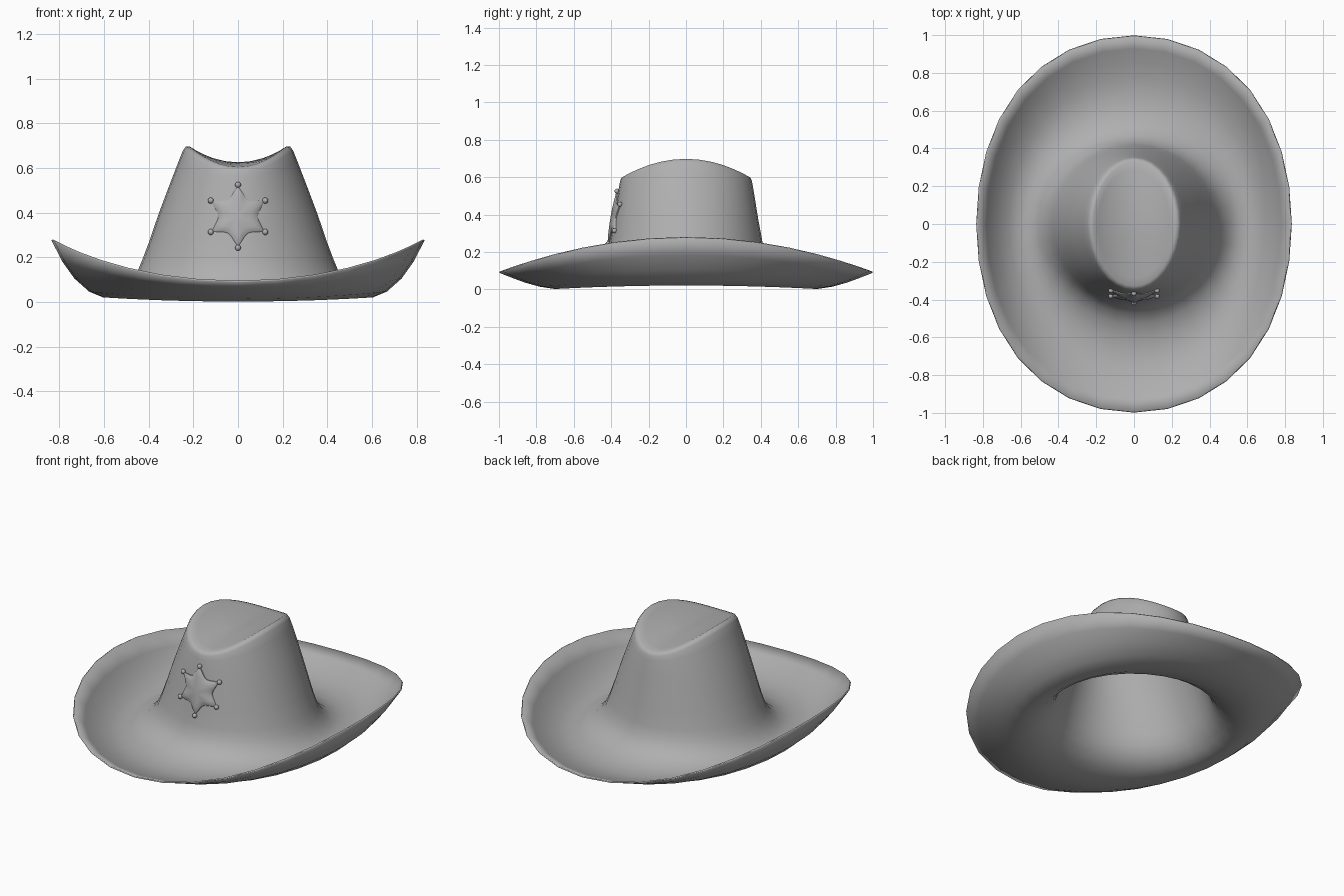
import bpy, bmesh, math
from mathutils import Vector
from mathutils.bvhtree import BVHTree

if "Cube" in bpy.data.objects:
    bpy.data.objects.remove(bpy.data.objects["Cube"])

SEG = 32
felt = bpy.data.materials.new("dark_grey")
felt.diffuse_color = (.43, .43, .43, 1)
felt.use_nodes = True
felt.node_tree.nodes["Principled BSDF"].inputs["Base Color"].default_value = felt.diffuse_color


def finish(name, bm, angle=40):
    bmesh.ops.recalc_face_normals(bm, faces=bm.faces)
    me = bpy.data.meshes.new(name)
    bm.to_mesh(me)
    bm.free()
    me.materials.append(felt)
    ob = bpy.data.objects.new(name, me)
    bpy.context.collection.objects.link(ob)
    bpy.ops.object.select_all(action='DESELECT')
    ob.select_set(True)
    bpy.context.view_layer.objects.active = ob
    bpy.ops.object.shade_smooth_by_angle(angle=math.radians(angle))
    return ob


def skin(bm, rings):
    for a, b in zip(rings, rings[1:]):
        n = len(a)
        for i in range(n):
            bm.faces.new((a[i], a[(i + 1) % n], b[(i + 1) % n], b[i]))


def fan(bm, ring, co):
    c = bm.verts.new(co)
    for i in range(len(ring)):
        bm.faces.new((ring[i], ring[(i + 1) % len(ring)], c))


# Hat profile, brim edge to crown rim: side (x, z), front/back (y, z)
profile = [
    (.832, .278, .997, .092), (.785, .185, .93, .066), (.73, .108, .86, .040),
    (.665, .050, .78, .018), (.605, .025, .70, .006), (.55, .030, .61, .012),
    (.51, .054, .53, .035), (.475, .090, .47, .075), (.448, .133, .432, .13),
    (.426, .185, .415, .19), (.392, .275, .400, .28), (.355, .385, .383, .37),
    (.312, .500, .367, .47), (.262, .630, .352, .56), (.243, .678, .347, .583),
    (.231, .694, .341, .595), (.216, .692, .328, .601)]
# Saddle-shaped dent in the crown top
for f in (.86, .7, .5, .25):
    profile.append((.225 * f, .622 + .075 * f * f, .335 * f, .622 - .022 * f * f))

bm = bmesh.new()
rings = []
for k, (ax, zx, by, zy) in enumerate(profile):
    full = .09 * max(0, 1 - k / 6)          # the brim is a little squarer than an ellipse
    ring = []
    for i in range(SEG):
        t = 2 * math.pi * i / SEG
        s, c = math.sin(t), math.cos(t)
        ring.append(bm.verts.new((ax * s * (1 + full * c * c), by * c, zy + (zx - zy) * s * s)))
    rings.append(ring)
skin(bm, rings)
fan(bm, rings[-1], (0, 0, .622))
bmesh.ops.recalc_face_normals(bm, faces=bm.faces)
bvh = BVHTree.FromBMesh(bm)
hat = finish("hat", bm, 75)
thick = hat.modifiers.new("thickness", 'SOLIDIFY')
thick.thickness = .008
thick.offset = 0


# Star badge wrapped on the front of the crown
def on_crown(x, z, lift):
    hit = bvh.ray_cast(Vector((x, -2, z)), Vector((0, 1, 0)))[0]
    return Vector((x, hit.y - lift, z))


CZ = .384
bm = bmesh.new()
rings = []
for scale, lift in ((1, .001), (1, .010), (.93, .015), (.65, .019), (.33, .022)):
    ring = []
    for i in range(36):
        t = 2 * math.pi * i / 36
        u = abs((i + 3) % 6 - 3) / 3        # 0 at a tip, 1 in a valley
        r = scale * (.088 + .048 * (1 - u) ** 2)
        ring.append(bm.verts.new(on_crown(r * math.sin(t), CZ + r * math.cos(t), lift)))
    rings.append(ring)
skin(bm, rings)
fan(bm, rings[-1], on_crown(0, CZ, .023))
finish("star_badge", bm)

# Small balls on the star tips
bm = bmesh.new()
for i in range(6):
    t = math.pi * i / 3
    p = on_crown(.141 * math.sin(t), CZ + .141 * math.cos(t), .011)
    ball = bmesh.ops.create_uvsphere(bm, u_segments=14, v_segments=8, radius=.0135)
    bmesh.ops.translate(bm, verts=ball["verts"], vec=p)
finish("star_tip_balls", bm)
